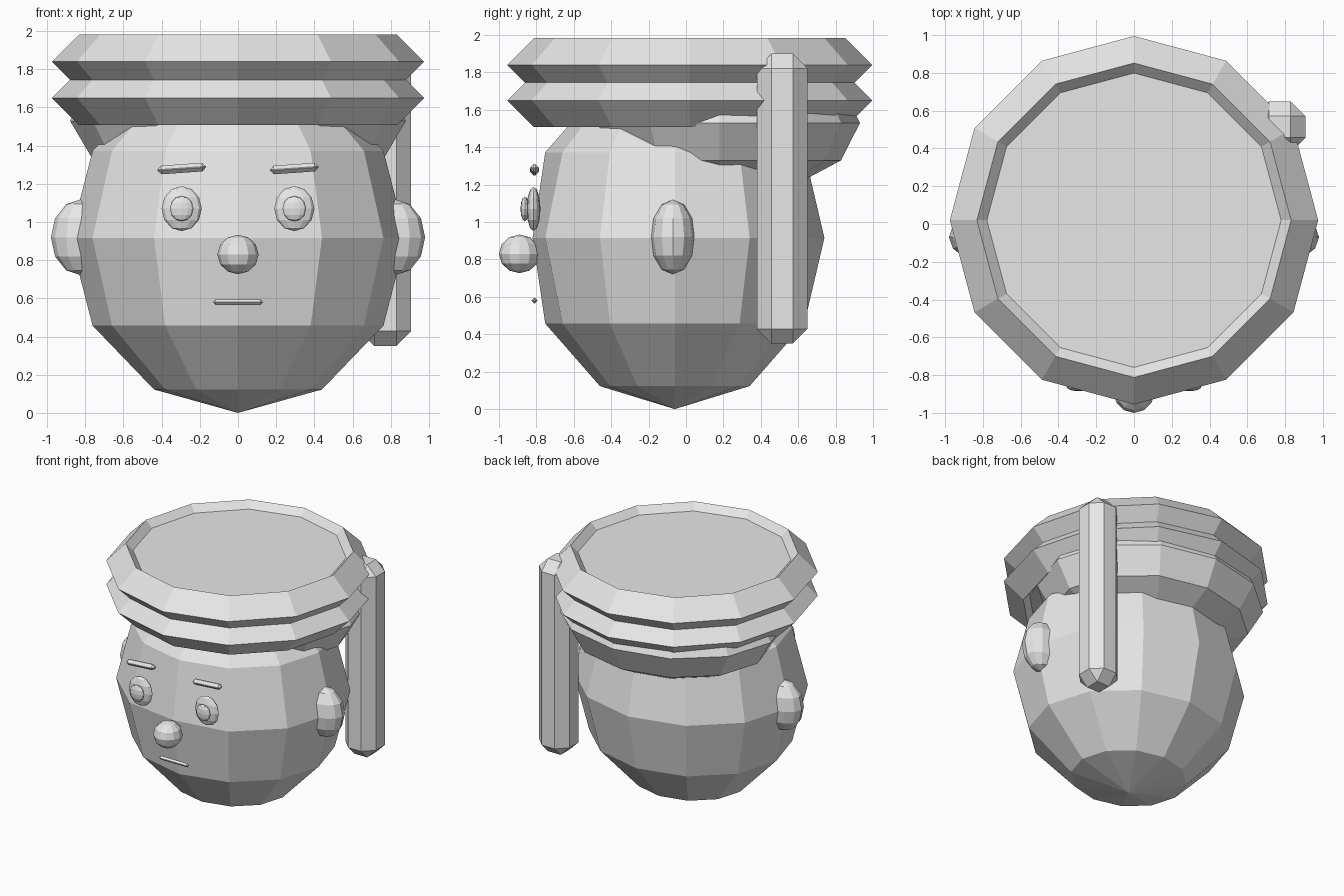
import bpy
import math

cube = bpy.data.objects.get("Cube")
if cube:
    bpy.data.objects.remove(cube, do_unlink=True)

grey = bpy.data.materials.new("plain_grey")
grey.use_nodes = True
grey.diffuse_color = (0.8, 0.8, 0.8, 1)
grey.node_tree.nodes["Principled BSDF"].inputs["Base Color"].default_value = (0.8, 0.8, 0.8, 1)


def finish(name, scale=(1, 1, 1)):
    """Name the active object, apply its size and give it the material."""
    ob = bpy.context.object
    ob.name = name
    ob.data.name = name
    for v in ob.data.vertices:
        v.co = [c * s for c, s in zip(v.co, scale)]
    ob.data.materials.clear()
    ob.data.materials.append(grey)
    return ob


def ball(name, loc, radii):
    bpy.ops.mesh.primitive_uv_sphere_add(segments=12, ring_count=6, radius=1, location=loc)
    return finish(name, radii)


def bar(name, loc, size, chamfer, tilt=0):
    bpy.ops.mesh.primitive_cube_add(size=1, location=loc, rotation=(0, tilt, 0))
    ob = finish(name, size)
    mod = ob.modifiers.new("chamfer", "BEVEL")
    mod.width = chamfer
    mod.segments = 1
    return ob


# Head, slightly flattened at the front centre of its widest ring
head = ball("head", (0, -0.06, 0.915), (0.88, 0.80, 0.915))
for v in head.data.vertices:
    if v.co.y < -0.78:
        v.co.y = -0.76

# Hair bulging out below the back of the hat
ball("hair", (0, 0.18, 1.53), (0.88, 0.75, 0.40))

# Hat: two diamond-section rolls around a flat crown
for name, z in (("hat_upper_roll", 1.84), ("hat_lower_roll", 1.65)):
    bpy.ops.mesh.primitive_torus_add(major_segments=12, minor_segments=4,
                                     major_radius=0.832, minor_radius=0.143,
                                     location=(0, 0.02, z))
    finish(name)
bpy.ops.mesh.primitive_cylinder_add(vertices=12, radius=0.785, depth=0.38,
                                    location=(0, 0.02, 1.74), rotation=(0, 0, 0))
finish("hat_crown")

# Chamfered post behind the left side
bar("back_post", (0.772, 0.514, 1.125), (0.27, 0.27, 1.55), 0.078)

# Face: paired ears, eyes, pupils and brows
for side, s in (("left", 1), ("right", -1)):
    ball(side + "_ear", (s * 0.82, -0.07, 0.92), (0.16, 0.12, 0.20))
    ball(side + "_eye", (s * 0.295, -0.815, 1.07), (0.105, 0.037, 0.118))
    ball(side + "_pupil", (s * 0.295, -0.862, 1.07), (0.062, 0.023, 0.066))
    bar(side + "_brow", (s * 0.295, -0.81, 1.28), (0.255, 0.05, 0.045), 0.02,
        -math.radians(4))

# Nose and mouth
ball("nose", (0, -0.89, 0.83), (0.108, 0.11, 0.103))
bar("mouth", (0, -0.81, 0.58), (0.26, 0.03, 0.03), 0.013)
